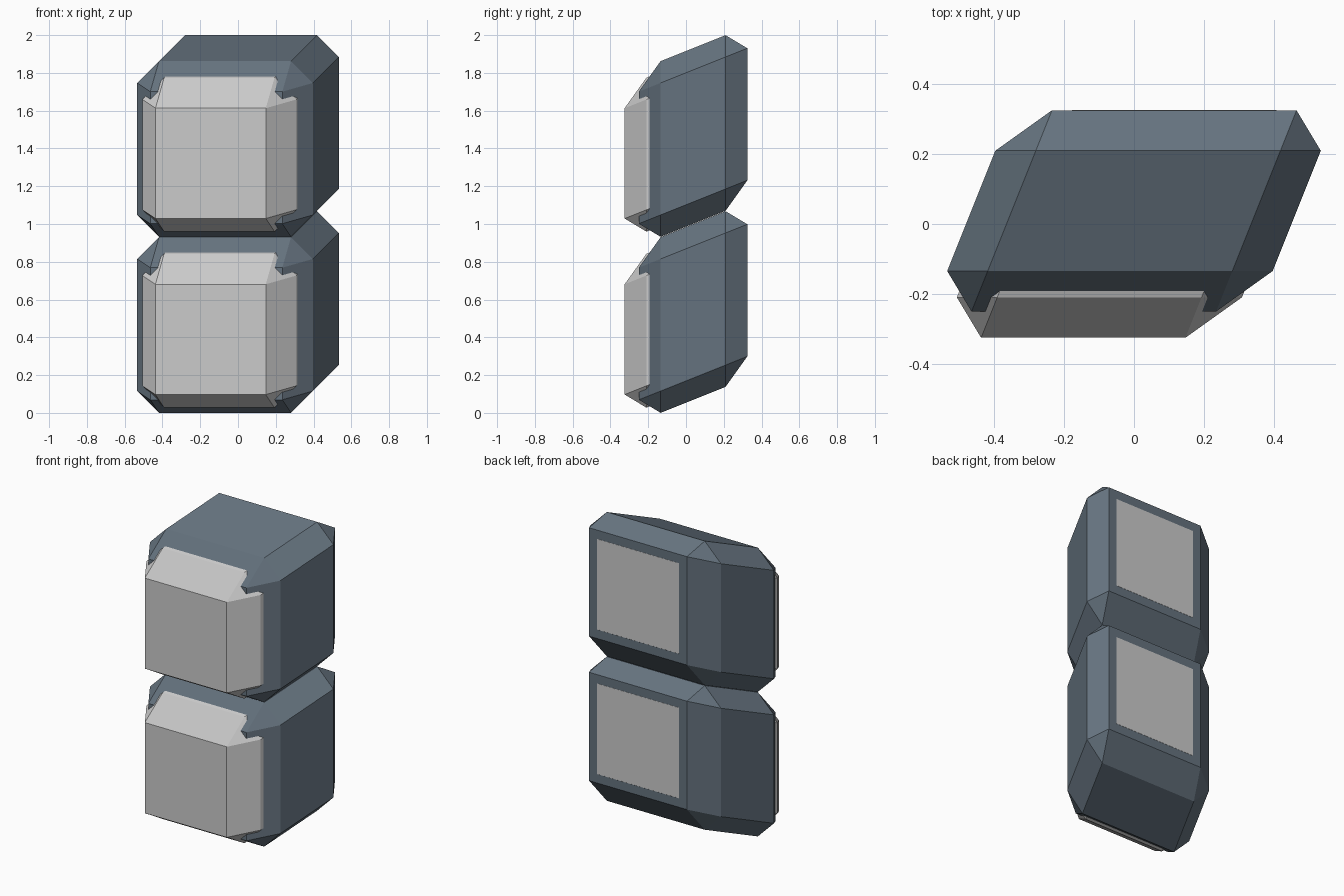
import bpy, bmesh

if "Cube" in bpy.data.objects:
    bpy.data.objects.remove(bpy.data.objects["Cube"])

SHEAR = 0.4        # sideways and upward lean per unit of depth
PIVOT_Y = 0.0375   # depth at which the lean is zero
CHAMFER = 0.1155

slate = bpy.data.materials.new("slate")
slate.diffuse_color = (0.13, 0.17, 0.21, 1)
slate.use_nodes = True
slate.node_tree.nodes["Principled BSDF"].inputs["Base Color"].default_value = slate.diffuse_color


def leaning_block(name, half, y0, y1, cz, mat=None):
    """Box with every edge chamfered, then leaned along its depth."""
    bm = bmesh.new()
    bmesh.ops.create_cube(bm, size=2)
    for v in bm.verts:
        v.co.x *= half
        v.co.y = y0 if v.co.y < 0 else y1
        v.co.z *= half
    bmesh.ops.bevel(bm, geom=bm.edges[:], offset=CHAMFER, offset_type='OFFSET',
                    segments=1, profile=0.5, affect='EDGES')
    for v in bm.verts:
        lean = SHEAR * (v.co.y - PIVOT_Y)
        v.co.x += lean
        v.co.z += lean + cz
    bmesh.ops.recalc_face_normals(bm, faces=bm.faces[:])
    me = bpy.data.meshes.new(name)
    bm.to_mesh(me)
    bm.free()
    ob = bpy.data.objects.new(name, me)
    bpy.context.collection.objects.link(ob)
    if mat:
        me.materials.append(mat)
    return ob


# Two stacked units: a dark shell with a lighter core showing front and back
for label, cz in (("lower", 0.534), ("upper", 1.466)):
    leaning_block(label + "_shell", 0.465, -0.25, 0.325, cz, slate)
    leaning_block(label + "_core", 0.4075, -0.325, 0.3255, cz)
